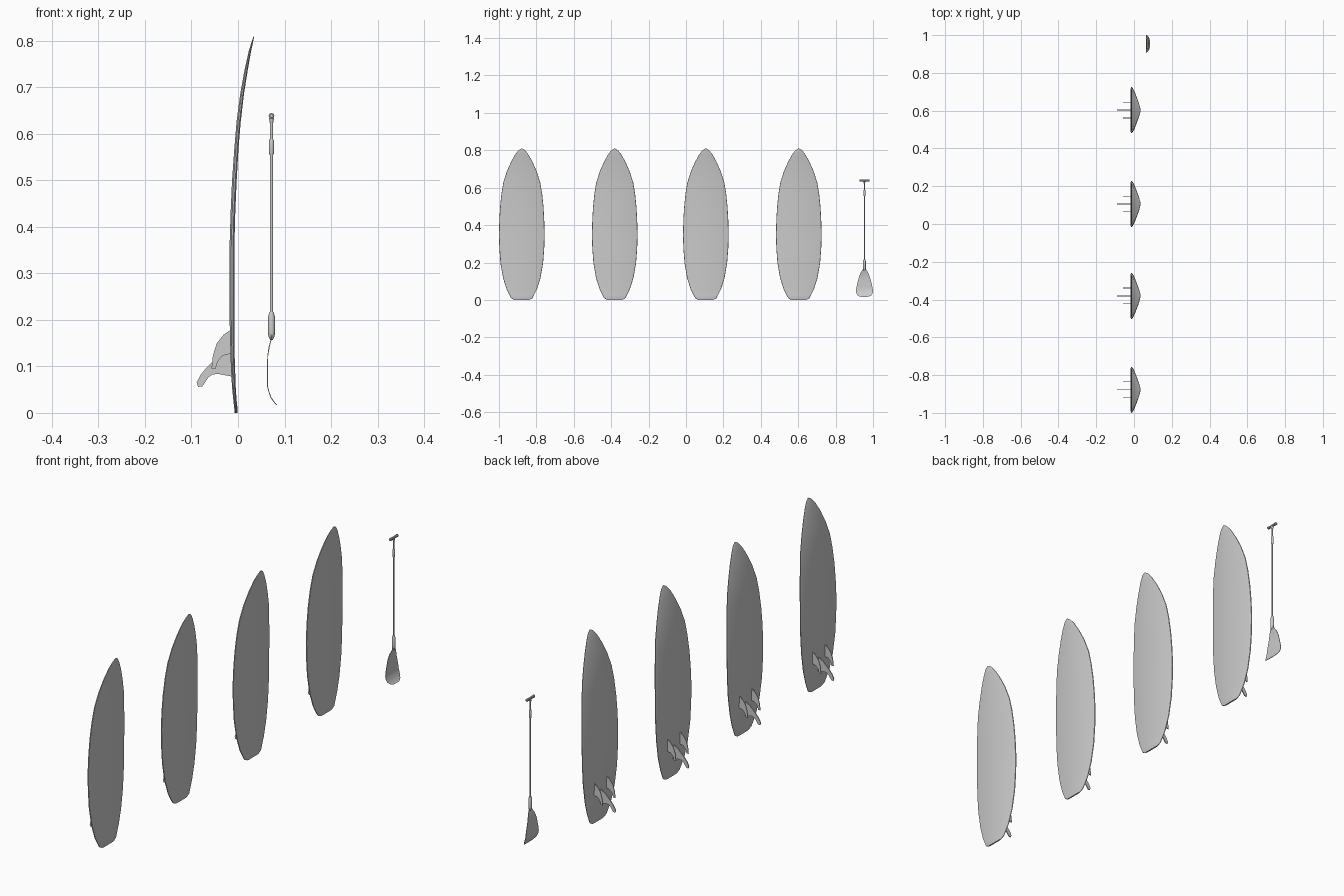
import bpy, bmesh, math
from mathutils import Matrix

if "Cube" in bpy.data.objects:
    bpy.data.objects.remove(bpy.data.objects["Cube"])


def finish(bm, name, angle=35):
    bmesh.ops.recalc_face_normals(bm, faces=bm.faces)
    me = bpy.data.meshes.new(name)
    bm.to_mesh(me)
    bm.free()
    ob = bpy.data.objects.new(name, me)
    bpy.context.collection.objects.link(ob)
    bpy.ops.object.select_all(action='DESELECT')
    ob.select_set(True)
    bpy.context.view_layer.objects.active = ob
    bpy.ops.object.shade_smooth_by_angle(angle=math.radians(angle))
    return ob


def loft(rings, name, angle=35):
    """Skin closed rings of equal size and cap both ends."""
    bm = bmesh.new()
    vs = [[bm.verts.new(p) for p in r] for r in rings]
    n = len(vs[0])
    for a, b in zip(vs, vs[1:]):
        for i in range(n):
            j = (i + 1) % n
            bm.faces.new((a[i], a[j], b[j], b[i]))
    bm.faces.new(vs[0])
    bm.faces.new(vs[-1])
    return finish(bm, name, angle)


def lathe(profile, x, y, name, n=12):
    """Round part along z from (z, radius) pairs."""
    return loft([[(x + r * math.cos(2 * math.pi * i / n), y + r * math.sin(2 * math.pi * i / n), z)
                  for i in range(n)] for z, r in profile], name)


def plate(outline, y, thick, name):
    """Flat x-z outline given thickness along y."""
    return loft([[(px, y + s * thick / 2, pz) for px, pz in outline] for s in (-1, 1)], name)


# Board stations: z, half width, back x, front x
BOARD = [(0.003, .040, -.007, -.001), (.012, .056, -.008, -.001), (.03, .066, -.010, -.003),
         (.06, .081, -.013, -.005), (.12, .100, -.016, -.007), (.20, .114, -.018, -.008),
         (.28, .120, -.0185, -.008), (.35, .122, -.0185, -.008), (.43, .120, -.016, -.006),
         (.50, .116, -.013, -.003), (.57, .109, -.008, .001), (.63, .099, -.003, .006),
         (.69, .080, .005, .013), (.74, .058, .014, .021), (.78, .036, .023, .028),
         (.803, .018, .030, .033), (.812, .004, .033, .0345)]
CENTRE_FIN = [(-.012, .081), (-.044, .087), (-.056, .085), (-.064, .079), (-.071, .068), (-.077, .060),
              (-.086, .059), (-.089, .068), (-.081, .084), (-.068, .100), (-.055, .113),
              (-.038, .130), (-.012, .143)]
SIDE_FIN = [(-.012, .184), (-.031, .171), (-.046, .152), (-.054, .126), (-.057, .098),
            (-.048, .098), (-.044, .113), (-.033, .126), (-.012, .131)]


def board_ring(y, z, h, xb, xf):
    k = h - min(.010, h * .3)
    m1, m2 = xb + (xf - xb) * .35, xb + (xf - xb) * .7
    half = [(xf, k), (m2, h - .001), (m1, h), (xb, k)]
    pts = [(x, y + w, z) for x, w in half]
    return pts + [(x, y - w, z) for x, w in reversed(half)]


# Four boards, each with three fins
for i, y in enumerate((-.878, -.381, .106, .603), 1):
    loft([board_ring(y, *s) for s in BOARD], f"board_{i}", 40)
    plate(CENTRE_FIN, y, .004, f"centre_fin_{i}")
    for s, side in ((-1, "left"), (1, "right")):
        plate(SIDE_FIN, y + s * .042, .003, f"{side}_fin_{i}")

# Paddle shaft, collar, clamp
PX, PY = .072, .954
lathe([(.20, .0033), (.640, .0033)], PX, PY, "paddle_shaft")
lathe([(.160, .003), (.168, .0068), (.177, .0075), (.209, .0075), (.220, .0045)], PX, PY, "paddle_neck")
lathe([(.558, .0045), (.561, .0056), (.588, .0056), (.591, .0045)], PX, PY, "shaft_clamp")

# T-shaped grip
n = 10
loft([[(PX + .0062 * k * math.cos(2 * math.pi * i / n), PY + dy,
        .6415 + .0062 * k * math.sin(2 * math.pi * i / n)) for i in range(n)]
      for dy, k in ((-.027, .6), (-.025, 1), (-.008, .85), (.008, .85), (.025, 1), (.027, .6))],
     "paddle_grip")
lathe([(.626, .0035), (.637, .0055)], PX, PY, "grip_socket")

# Curved blade: z, half width, x
BLADE = [(.172, .006, .0725), (.160, .013, .071), (.145, .022, .067), (.126, .029, .064),
         (.10, .036, .0635), (.075, .042, .0635), (.06, .0445, .0635), (.048, .0455, .0665),
         (.036, .043, .071), (.027, .036, .077), (.022, .027, .081), (.020, .017, .083)]
loft([[(x - .001, PY - w, z), (x + .001, PY - w, z), (x + .001, PY + w, z), (x - .001, PY + w, z)]
      for z, w, x in BLADE], "paddle_blade")

# Rest the lowest points on the ground
for ob in bpy.context.collection.objects:
    ob.data.transform(Matrix.Translation((0, 0, -.003)))
